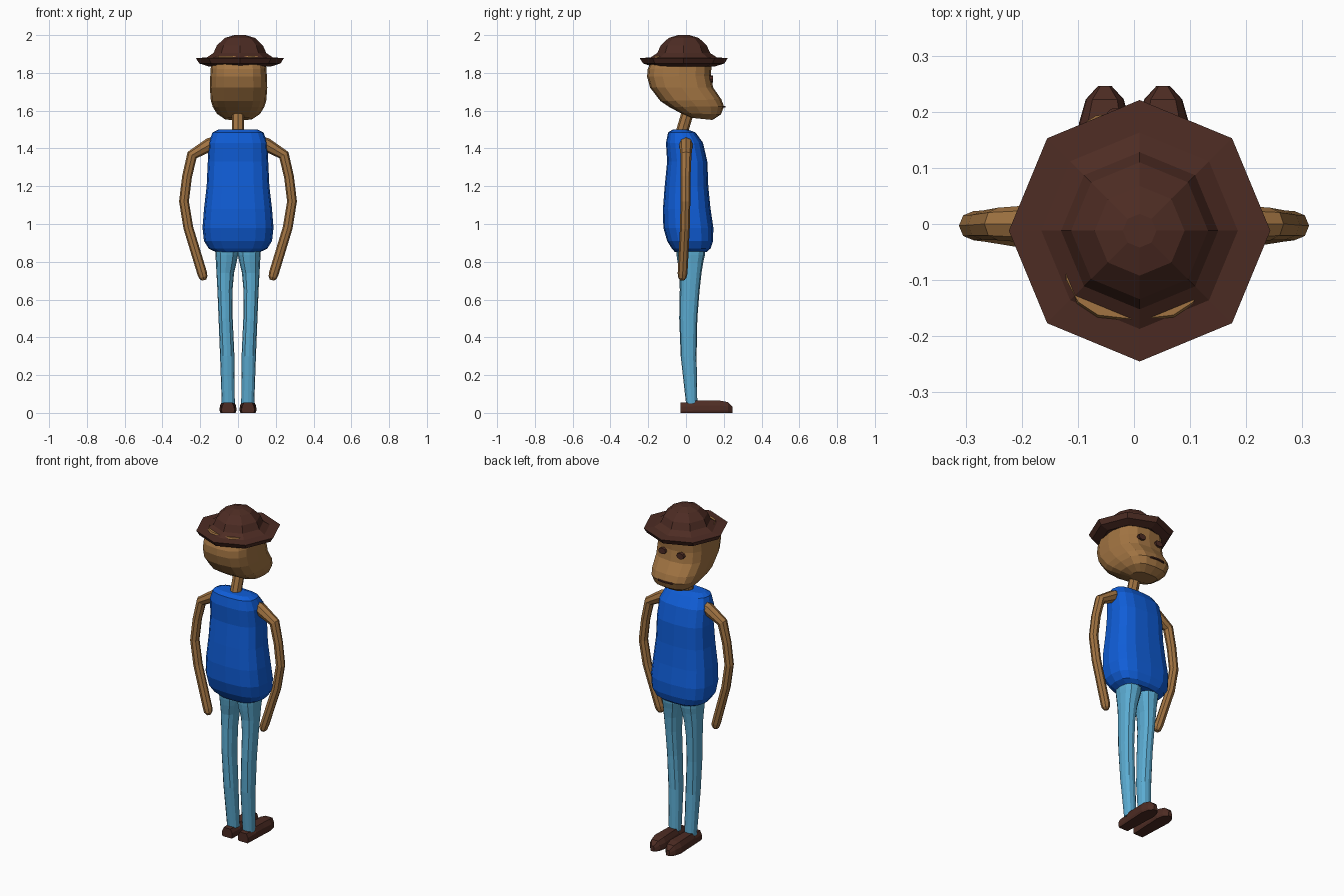
import bpy, bmesh, math
from mathutils import Vector


def material(name, rgb):
    m = bpy.data.materials.new(name)
    m.diffuse_color = (*rgb, 1)
    return m


TAN = material("tan_skin", (0.36, 0.175, 0.055))
BLUE = material("shirt_blue", (0.005, 0.11, 0.68))
SKY = material("trouser_blue", (0.105, 0.41, 0.64))
BROWN = material("dark_brown", (0.075, 0.025, 0.017))


def ring(c, u, v, n=12, e=2.0):
    """Superellipse ring around c with half axes u and v."""
    pts = []
    for i in range(n):
        a = 2 * math.pi * i / n
        s, t = math.cos(a), math.sin(a)
        s = math.copysign(abs(s) ** (2 / e), s)
        t = math.copysign(abs(t) ** (2 / e), t)
        pts.append(Vector(c) + Vector(u) * s + Vector(v) * t)
    return pts


def loft(name, rings, mat, side=1):
    """Skin a list of rings and cap both ends; side=-1 mirrors in x."""
    bm = bmesh.new()
    loops = [[bm.verts.new((p.x * side, p.y, p.z)) for p in r] for r in rings]
    n = len(loops[0])
    for a, b in zip(loops, loops[1:]):
        for i in range(n):
            j = (i + 1) % n
            bm.faces.new((a[i], a[j], b[j], b[i]))
    bm.faces.new(loops[0])
    bm.faces.new(loops[-1])
    bmesh.ops.recalc_face_normals(bm, faces=bm.faces)
    me = bpy.data.meshes.new(name)
    bm.to_mesh(me)
    bm.free()
    me.materials.append(mat)
    ob = bpy.data.objects.new(name, me)
    bpy.context.collection.objects.link(ob)
    return ob


def tube(name, path, mat, side=1, n=8):
    """Round tube along (x, y, z, radius) points lying roughly in xz."""
    pts = [Vector(p[:3]) for p in path]
    rings = []
    for i, p in enumerate(path):
        d = (pts[min(i + 1, len(pts) - 1)] - pts[max(i - 1, 0)]).normalized()
        v = Vector((0, 1, 0)) if abs(d.y) < 0.9 else Vector((0, 0, 1))
        u = v.cross(d).normalized()
        v = d.cross(u)
        rings.append(ring(pts[i], u * p[3], v * p[3], n))
    return loft(name, rings, mat, side)


# Hat: eight-sided, upturned brim and low crown
hat = [(0.13, 1.845), (0.165, 1.834), (0.215, 1.85), (0.233, 1.878), (0.175, 1.882),
       (0.14, 1.905), (0.122, 1.945), (0.08, 1.985), (0.03, 2.0)]
loft("hat", [ring((0.01, -0.012, z), (r, 0, 0), (0, r, 0), 8) for r, z in hat], BROWN)

# Head: back point, front point, half width of each tilted section
head = [(-.17, 1.89, .12, 1.89, .13), (-.203, 1.82, .135, 1.84, .147),
        (-.206, 1.78, .132, 1.785, .15), (-.19, 1.722, .144, 1.722, .152),
        (-.135, 1.65, .187, 1.66, .147), (-.09, 1.62, .201, 1.622, .137),
        (-.03, 1.588, .185, 1.58, .115), (.03, 1.562, .14, 1.551, .075)]
loft("head", [ring((0.003, (a + c) / 2, (b + d) / 2), (w, 0, 0),
                   (0, (c - a) / 2, (d - b) / 2), 16, 2.9)
              for a, b, c, d, w in head], TAN)

# Eyes and mouth
for s, side in ((1, "right"), (-1, "left")):
    loft(side + "_eye", [ring((0.06 * s, y, 1.768), (0.025, 0, 0), (0, 0, 0.018), 8)
                         for y in (0.125, 0.144)], BROWN)
loft("mouth", [ring((0, 0.19, z), (0.055, 0, 0), (0, 0.02, 0), 8, 2.5)
               for z in (1.617, 1.624)], BROWN)

# Neck
tube("neck", [(0, -0.03, 1.46, 0.032), (0, 0.015, 1.61, 0.032)], TAN)

# Torso: z, back y, front y, half width
torso = [(1.50, -.07, .01, .105), (1.485, -.095, .05, .135), (1.43, -.106, .09, .155),
         (1.33, -.1, .113, .16), (1.2, -.113, .118, .166), (1.08, -.122, .13, .18),
         (.98, -.12, .145, .188), (.91, -.1, .143, .18), (.87, -.075, .13, .155),
         (.853, -.06, .11, .12)]
loft("torso", [ring((0, (b + f) / 2, z), (w, 0, 0), (0, (f - b) / 2, 0), 16, 2.8)
               for z, b, f, w in torso], BLUE)

# Arms, trouser legs and shoes, mirrored
arm = [(.09, 0, 1.435, .036), (.15, 0, 1.42, .036), (.243, 0, 1.365, .029),
       (.27, -.002, 1.25, .026), (.286, -.003, 1.12, .026), (.263, -.006, .98, .026),
       (.19, -.018, .74, .026), (.184, -.02, .718, .023), (.18, -.02, .703, .012)]
# z, inner x, outer x, back y, front y
leg = [(.05, .017, .086, 0, .06), (.3, .019, .095, -.028, .056), (.5, .028, .103, -.036, .06),
       (.65, .029, .109, -.033, .072), (.74, .021, .114, -.034, .082),
       (.80, .007, .117, -.045, .092), (.835, 0, .12, -.05, .10), (.91, 0, .122, -.055, .105)]
# y, centre x, half width, height
shoe = [(-.028, .053, .034, .055), (.035, .053, .037, .056), (.045, .053, .038, .066),
        (.12, .053, .041, .066), (.18, .053, .045, .065), (.222, .052, .034, .057),
        (.246, .052, .012, .032)]
for s, side in ((1, "right"), (-1, "left")):
    tube(side + "_arm", arm, TAN, s)
    loft(side + "_trouser_leg",
         [ring(((a + b) / 2, (c + d) / 2, z), ((b - a) / 2, 0, 0), (0, (d - c) / 2, 0), 12, 2.4)
          for z, a, b, c, d in leg], SKY, s)
    loft(side + "_shoe",
         [[Vector((x + k * w, y, z * h)) for k, z in
           ((-.9, 0), (.9, 0), (1, .2), (.95, .6), (.65, 1), (-.65, 1), (-.95, .6), (-1, .2))]
          for y, x, w, h in shoe], BROWN, s)
